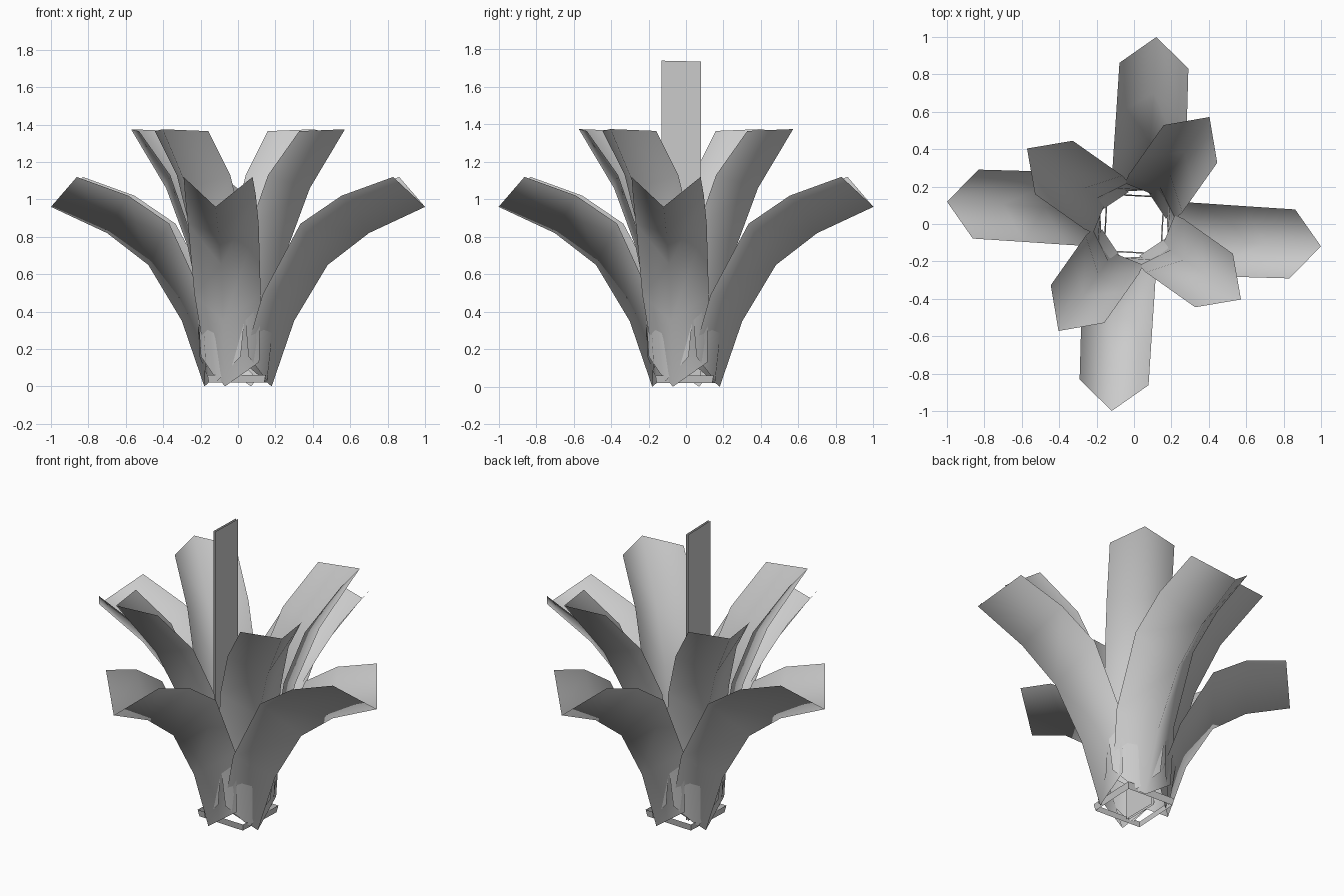
import bpy
import bmesh
from math import radians, pi
from mathutils import Matrix, Vector

cube = bpy.data.objects.get("Cube")
if cube:
    bpy.data.objects.remove(cube, do_unlink=True)

# One plain grey for the whole plant
grey = bpy.data.materials.new("leaf grey")
grey.use_nodes = True
colour = (0.6, 0.6, 0.6, 1)
grey.diffuse_color = colour
grey.node_tree.nodes["Principled BSDF"].inputs["Base Color"].default_value = colour


def finish(name, bm, smooth):
    mesh = bpy.data.meshes.new(name)
    for face in bm.faces:
        face.smooth = smooth
    bm.to_mesh(mesh)
    bm.free()
    mesh.materials.append(grey)
    obj = bpy.data.objects.new(name, mesh)
    bpy.context.collection.objects.link(obj)
    return obj


def leaf(name, rows, turn):
    """V-shaped strip; row = keel x, y, z, edge setback, edge rise, half width, twist."""
    bm = bmesh.new()
    rings = []
    for x, y, z, back, rise, half, twist in rows:
        keel = Vector((x, y, z))
        spin = Matrix.Rotation(radians(twist), 3, 'Z')
        rings.append([bm.verts.new(keel + spin @ Vector(offset)) for offset in
                      ((-back, -half, rise), (0, 0, 0), (-back, half, rise))])
    for low, high in zip(rings, rings[1:]):
        for i in range(2):
            bm.faces.new((low[i], low[i + 1], high[i + 1], high[i]))
    bm.transform(Matrix.Rotation(turn, 4, 'Z'))
    return finish(name, bm, True)


# Arching outer leaf, twisted at its foot
outer_rows = [
    (0.18, -0.07, 0.0, 0.09, 0.13, 0.16, -27),
    (0.30, -0.08, 0.35, 0.14, 0.14, 0.18, -10),
    (0.48, -0.09, 0.65, 0.13, 0.22, 0.19, -5),
    (0.70, -0.105, 0.82, 0.13, 0.20, 0.19, -5),
    (1.0, -0.12, 0.96, 0.155, 0.16, 0.185, -5),
]

# Steep inner leaf with a level tip
inner_rows = [
    (0.19, 0, 0.03, 0.03, 0.13, 0.13, 0),
    (0.24, 0, 0.40, 0.09, 0.10, 0.165, 0),
    (0.33, 0, 0.75, 0.13, 0.10, 0.175, 0),
    (0.47, 0, 1.06, 0.15, 0.07, 0.175, 0),
    (0.70, 0, 1.375, 0.176, -0.01, 0.175, 0),
]

for i, side in enumerate(("left", "back", "right", "front")):
    leaf("outer_leaf_" + side, outer_rows, i * pi / 2)
    leaf("inner_leaf_" + side, inner_rows, i * pi / 2 - radians(35.2))

# Upright central blade made of two thin sheets
bm = bmesh.new()
for x in (-0.07, -0.057):
    bm.faces.new([bm.verts.new((x, y, z)) for y, z in
                  ((-0.13, 0.03), (0.08, 0.03), (0.08, 1.735), (-0.13, 1.74))])
finish("centre_blade", bm, False)

# Low square collar around the open foot
bm = bmesh.new()
bmesh.ops.create_cone(bm, cap_ends=False, segments=4, radius1=0.21, radius2=0.22, depth=0.04,
                      matrix=Matrix.Translation((0, 0, 0.04)) @ Matrix.Rotation(radians(42), 4, 'Z'))
finish("foot_collar", bm, False)
